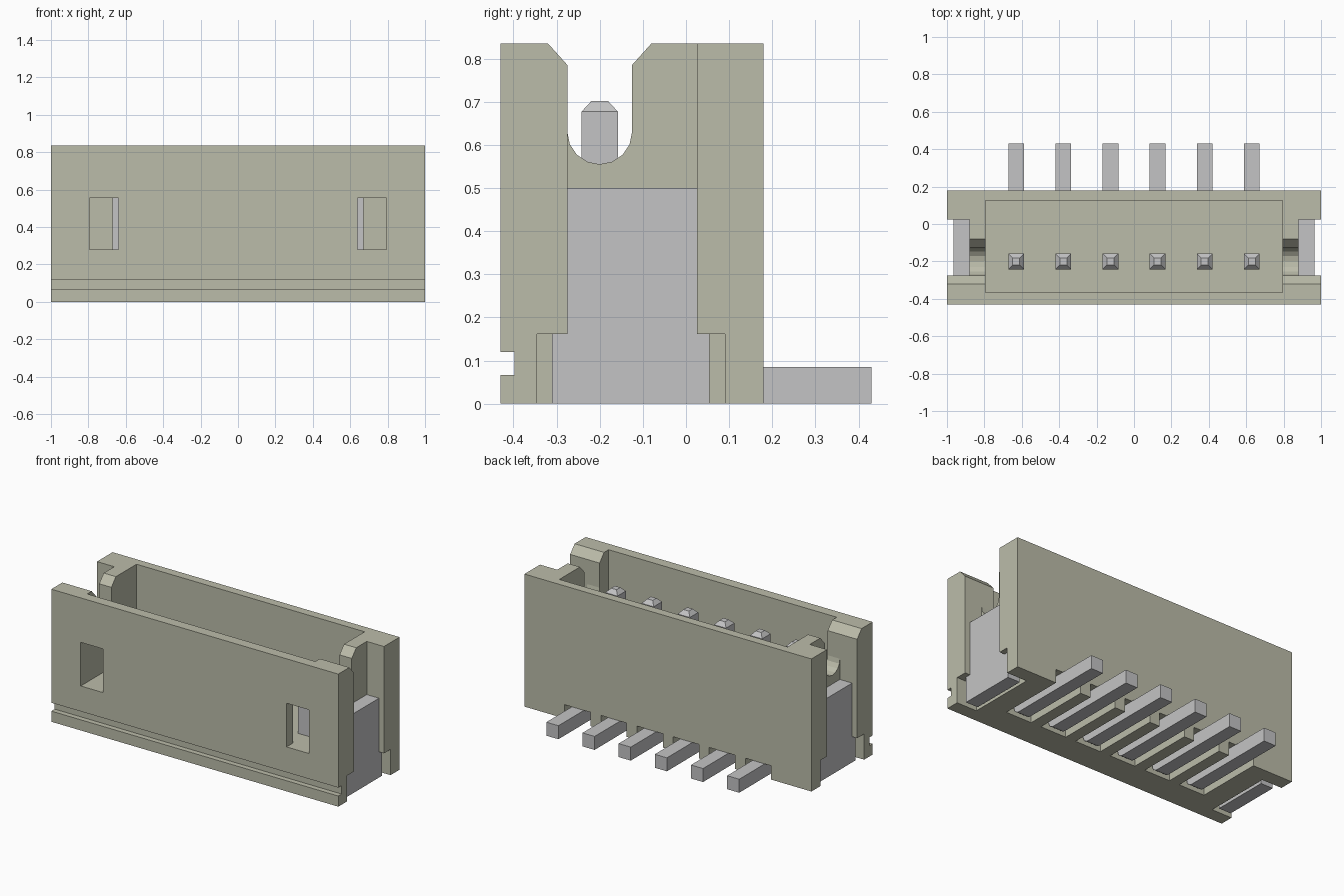
import bpy, bmesh, math

if "Cube" in bpy.data.objects:
    bpy.data.objects.remove(bpy.data.objects["Cube"], do_unlink=True)


def material(name, color):
    m = bpy.data.materials.new(name)
    m.use_nodes = True
    m.diffuse_color = color
    m.node_tree.nodes["Principled BSDF"].inputs["Base Color"].default_value = color
    return m


TAN = material("warm beige plastic", (0.50, 0.505, 0.40, 1))
METAL = material("grey metal", (0.55, 0.55, 0.555, 1))


def prism(bm, profile, x0, x1):
    """Extrude a (y, z) outline along x."""
    a = [bm.verts.new((x0, y, z)) for y, z in profile]
    b = [bm.verts.new((x1, y, z)) for y, z in profile]
    bm.faces.new(a)
    bm.faces.new(b[::-1])
    for i in range(len(a)):
        j = (i + 1) % len(a)
        bm.faces.new((a[j], a[i], b[i], b[j]))


def rect(y0, y1, z0, z1):
    return [(y0, z0), (y1, z0), (y1, z1), (y0, z1)]


def make(name, bm, mat):
    bmesh.ops.recalc_face_normals(bm, faces=bm.faces[:])
    me = bpy.data.meshes.new(name)
    bm.to_mesh(me)
    bm.free()
    me.materials.append(mat)
    ob = bpy.data.objects.new(name, me)
    bpy.context.collection.objects.link(ob)
    return ob


def solid(name, profile, x0, x1, mat):
    bm = bmesh.new()
    prism(bm, profile, x0, x1)
    return make(name, bm, mat)


# Housing block with the groove across the front
F, B, TOP = -0.43, 0.18, 0.835
housing = solid("housing", [(F, 0), (B, 0), (B, TOP), (F, TOP), (F, 0.12),
                            (-0.397, 0.12), (-0.397, 0.067), (F, 0.067)], -1, 1, TAN)

# Outline of the rounded end notch, flared at the mouth
notch = [(-0.365, 0.885), (-0.275, 0.785)]
notch += [(-0.2 + 0.075 * math.cos(a), 0.63 + 0.075 * math.sin(a))
          for a in (math.pi * (1 + i / 8) for i in range(9))]
notch += [(-0.125, 0.785), (-0.035, 0.885)]

PITCH = 0.252
pin_x = [(i - 2.5) * PITCH for i in range(6)]

# Cutters: (name, outline, x start, x end)
cuts = [("cavity", rect(-0.365, 0.125, 0.28, 1), -0.795, 0.795)]
for s in (-1, 1):
    cuts += [("end_recess", rect(-0.275, 0.025, -0.1, 1), s * 0.88, s * 1.1),
             ("foot_recess", rect(-0.345, 0.09, -0.1, 0.162), s * 0.86, s * 1.1),
             ("end_notch", notch, s * 0.7, s * 1.1),
             ("window", rect(-0.5, -0.3, 0.28, 0.555), s * 0.64, s * 0.795)]
cuts += [("pin_slot", rect(-0.25, 0.3, -0.1, 0.087), x - 0.09, x + 0.09) for x in pin_x]

bpy.context.view_layer.objects.active = housing
for name, outline, x0, x1 in cuts:
    cutter = solid(name + "_cutter", outline, min(x0, x1), max(x0, x1), TAN)
    cutter.hide_render = True
    mod = housing.modifiers.new(name, "BOOLEAN")
    mod.operation, mod.solver, mod.object = "DIFFERENCE", "EXACT", cutter
    bpy.ops.object.modifier_apply(modifier=mod.name)
    bpy.data.objects.remove(cutter, do_unlink=True)

# Bent contact pins with a rounded heel and a tapered tip
heel = [(-0.2 - 0.042 * math.sin(a), 0.042 - 0.042 * math.cos(a))
        for a in (math.pi / 2 * i / 4 for i in range(5))]
pin_outline = [(0.43, 0), *heel, (-0.242, 0.677), (-0.158, 0.677),
               (-0.158, 0.085), (0.43, 0.085)]
for i, x in enumerate(pin_x):
    bm = bmesh.new()
    prism(bm, pin_outline, x - 0.042, x + 0.042)
    bm.normal_update()
    end = max(bm.faces, key=lambda f: f.calc_center_median().z)
    tip = bmesh.ops.extrude_discrete_faces(bm, faces=[end])["faces"][0]
    for v in tip.verts:
        v.co = (x + (v.co.x - x) * 0.45, -0.2 + (v.co.y + 0.2) * 0.45, 0.702)
    make(f"pin_{i + 1}", bm, METAL)

# Solder tabs at both ends, wider at the foot
tab = [(-0.31, 0), (0.055, 0), (0.055, 0.162), (0.025, 0.162),
       (0.025, 0.5), (-0.275, 0.5), (-0.275, 0.162), (-0.31, 0.162)]
for side, s in (("left", 1), ("right", -1)):
    solid(f"solder_tab_{side}", tab, s * 0.88, s * 0.965, METAL)
